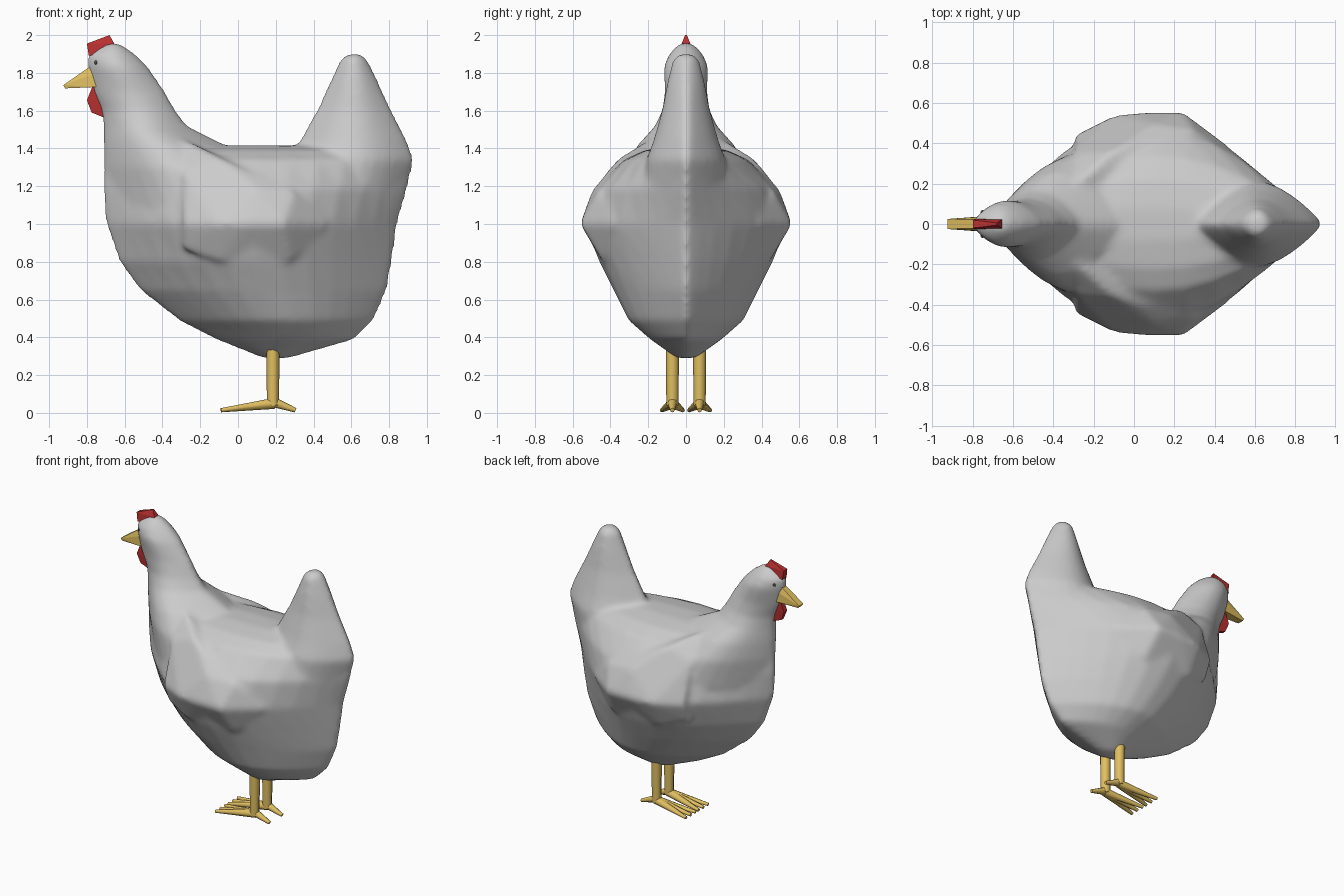
import bpy, bmesh, math
from mathutils import Vector

if "Cube" in bpy.data.objects:
    bpy.data.objects.remove(bpy.data.objects["Cube"])


def material(name, rgb):
    m = bpy.data.materials.new(name)
    m.diffuse_color = (*rgb, 1)
    m.use_nodes = True
    m.node_tree.nodes["Principled BSDF"].inputs["Base Color"].default_value = m.diffuse_color
    return m


YELLOW = material("yellow", (0.75, 0.52, 0.12))
RED = material("red", (0.5, 0.03, 0.03))
DARK = material("dark", (0.12, 0.12, 0.12))


def finish(bm, name, mat=None):
    bmesh.ops.recalc_face_normals(bm, faces=bm.faces)
    me = bpy.data.meshes.new(name)
    bm.to_mesh(me)
    bm.free()
    ob = bpy.data.objects.new(name, me)
    bpy.context.collection.objects.link(ob)
    if mat:
        me.materials.append(mat)
    return ob


def loft(bm, rows, n=32, blunt=0.03):
    """Stack of lens-shaped rings with blunt tips, each row = (z, x front, x back, half width)."""
    rings = []
    for z, x0, x1, w in rows:
        ring = []
        for i in range(n):
            a = 2 * math.pi * i / n
            t = -math.cos(a)
            b = min(blunt, w / 2)
            y = (w - b) * math.cos(math.pi * t / 2) + b * abs(math.sin(a)) ** 0.7
            ring.append(bm.verts.new(((x0 + x1) / 2 + t * (x1 - x0) / 2,
                                      math.copysign(y, math.sin(a)), z)))
        rings.append(ring)
    for a, b in zip(rings, rings[1:]):
        for i in range(n):
            j = (i + 1) % n
            bm.faces.new((a[i], a[j], b[j], b[i]))
    bm.faces.new(rings[0][::-1])
    bm.faces.new(rings[-1])


def hull(bm, pts):
    vs = [bm.verts.new(p) for p in pts]
    res = bmesh.ops.convex_hull(bm, input=vs)
    junk = {v for v in res["geom_interior"] if isinstance(v, bmesh.types.BMVert)}
    bmesh.ops.delete(bm, geom=list(junk), context='VERTS')


def tube(bm, p, q, r0, r1):
    p, q = Vector(p), Vector(q)
    rot = (q - p).to_track_quat('Z', 'Y').to_matrix().to_4x4()
    rot.translation = (p + q) / 2
    bmesh.ops.create_cone(bm, cap_ends=True, segments=8, radius1=r0, radius2=r1,
                          depth=(q - p).length, matrix=rot)


# Body: trunk, neck with head, tail and folded wings, fused into one skin
bm = bmesh.new()
loft(bm, [(0.29, 0.13, 0.27, 0.05), (0.39, -0.12, 0.62, 0.19), (0.49, -0.315, 0.72, 0.305),
          (0.65, -0.52, 0.79, 0.385), (0.8, -0.63, 0.817, 0.46), (1.0, -0.7, 0.845, 0.54),
          (1.19, -0.718, 0.9, 0.475), (1.34, -0.715, 0.934, 0.33), (1.39, -0.7, 0.9, 0.22),
          (1.415, -0.6, 0.7, 0.08)])
loft(bm, [(1.1, -0.68, 0.3, 0.38), (1.3, -0.708, 0.1, 0.33), (1.42, -0.714, -0.07, 0.255),
          (1.52, -0.714, -0.27, 0.165), (1.6, -0.724, -0.33, 0.127), (1.7, -0.768, -0.385, 0.112),
          (1.83, -0.797, -0.475, 0.119), (1.89, -0.795, -0.535, 0.095),
          (1.93, -0.74, -0.585, 0.065), (1.96, -0.69, -0.64, 0.03)], blunt=0.045)
loft(bm, [(1.05, 0.2, 0.84, 0.2), (1.2, 0.22, 0.89, 0.23), (1.34, 0.27, 0.934, 0.21),
          (1.45, 0.33, 0.893, 0.17), (1.61, 0.42, 0.81, 0.125), (1.75, 0.485, 0.745, 0.1),
          (1.87, 0.54, 0.685, 0.07), (1.9, 0.58, 0.655, 0.04)])
for s in (1, -1):
    hull(bm, [(x, s * y, z) for x, y, z in (
        (-0.29, 0.385, 0.86), (-0.29, 0.445, 1.0), (-0.29, 0.35, 1.28), (-0.29, 0.2, 1.45),
        (-0.1, 0.44, 0.8), (-0.1, 0.54, 1.0), (0.05, 0.558, 1.0), (0.24, 0.56, 1.0),
        (0.28, 0.44, 0.8), (0.1, 0.495, 1.18), (0.3, 0.465, 1.17), (-0.1, 0.36, 1.35),
        (-0.29, 0.1, 1.1), (0.48, 0.38, 1.0), (0.2, 0.1, 1.2))])
body = finish(bm, "body")
rm = body.modifiers.new("fuse", 'REMESH')
rm.mode = 'VOXEL'
rm.voxel_size = 0.018
rm.use_smooth_shade = True
sm = body.modifiers.new("soften", 'SMOOTH')
sm.factor = 0.5
sm.iterations = 10

# Beak
bm = bmesh.new()
hull(bm, [(x, s * y, z) for s in (1, -1) for x, y, z in (
    (-0.75, 0.038, 1.725), (-0.75, 0.036, 1.8), (-0.76, 0.02, 1.85),
    (-0.925, 0.025, 1.735), (-0.915, 0.022, 1.718))])
finish(bm, "beak", YELLOW)

# Comb: wedge, thin along the top
bm = bmesh.new()
hull(bm, [(x, s * y, z) for s in (1, -1) for x, y, z in (
    (-0.79, 0.025, 1.89), (-0.8, 0.02, 1.955), (-0.68, 0.005, 2.0), (-0.655, 0.023, 1.955),
    (-0.67, 0.025, 1.92))])
finish(bm, "comb", RED)

# Wattle
bm = bmesh.new()
hull(bm, [(x, s * y, z) for s in (1, -1) for x, y, z in (
    (-0.77, 0.02, 1.73), (-0.8, 0.018, 1.655), (-0.775, 0.012, 1.59), (-0.712, 0.012, 1.565),
    (-0.7, 0.02, 1.65))])
finish(bm, "wattle", RED)

for s, side in ((1, "left"), (-1, "right")):
    # Eye
    bm = bmesh.new()
    bmesh.ops.create_uvsphere(bm, u_segments=8, v_segments=6, radius=0.012)
    bmesh.ops.translate(bm, verts=bm.verts, vec=(-0.75, s * 0.058, 1.855))
    finish(bm, side + "_eye", DARK)

    # Leg with three front toes and one back toe
    bm = bmesh.new()
    tube(bm, (0.185, s * 0.072, 0.34), (0.185, s * 0.072, 0.04), 0.035, 0.032)
    for d in (-0.055, 0, 0.055):
        tube(bm, (0.19, s * 0.072, 0.05), (-0.09, s * 0.072 + d, 0.014), 0.029, 0.011)
    tube(bm, (0.18, s * 0.072, 0.06), (0.305, s * 0.072, 0.014), 0.028, 0.012)
    leg = finish(bm, side + "_leg", YELLOW)
    bpy.ops.object.select_all(action='DESELECT')
    leg.select_set(True)
    bpy.context.view_layer.objects.active = leg
    bpy.ops.object.shade_smooth_by_angle(angle=math.radians(50))
